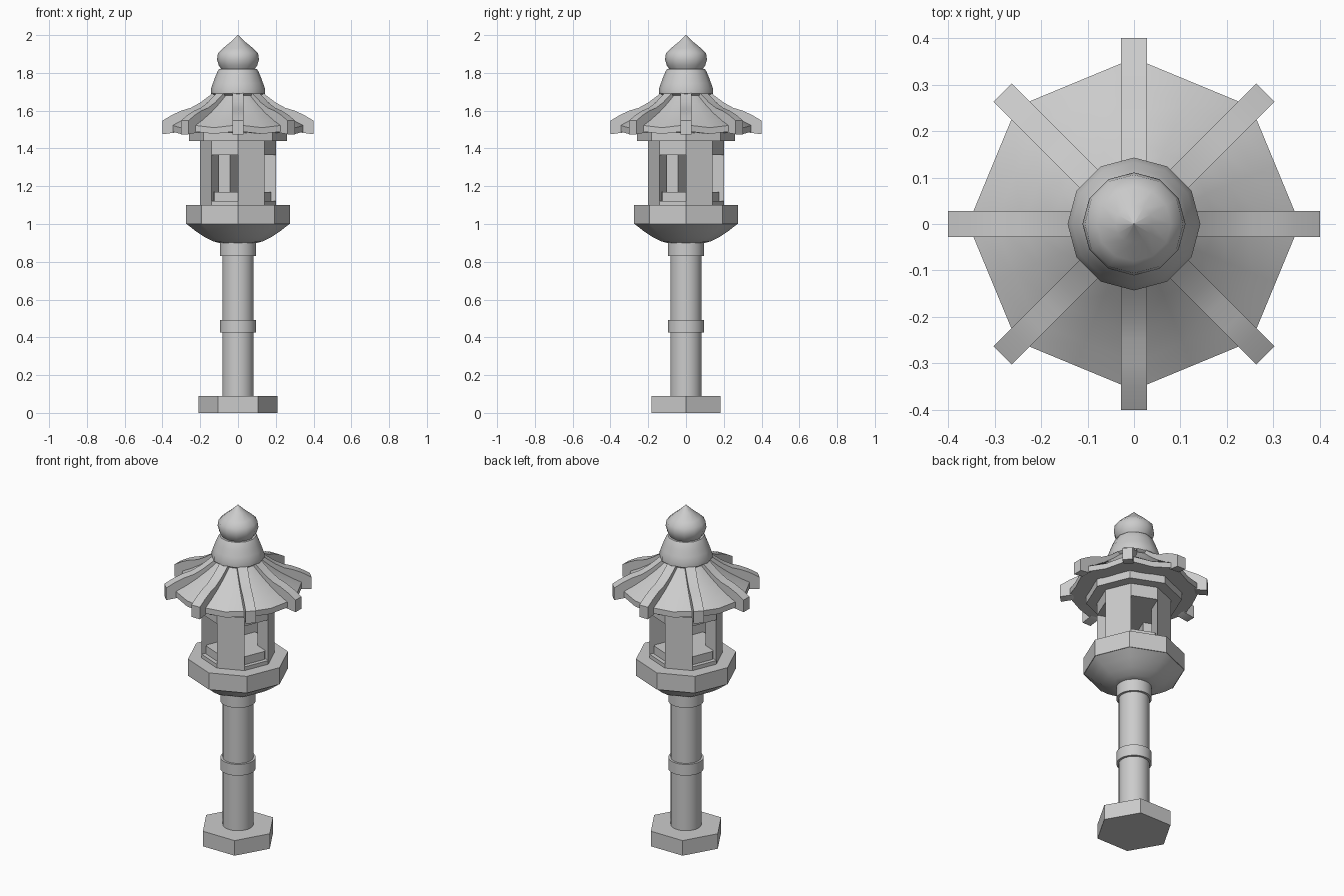
import bpy, bmesh, math
from math import cos, sin, pi

if "Cube" in bpy.data.objects:
    bpy.data.objects.remove(bpy.data.objects["Cube"])


def finish(name, bm, smooth=None):
    bmesh.ops.recalc_face_normals(bm, faces=bm.faces)
    me = bpy.data.meshes.new(name)
    bm.to_mesh(me)
    bm.free()
    ob = bpy.data.objects.new(name, me)
    bpy.context.collection.objects.link(ob)
    if smooth:
        bpy.ops.object.select_all(action='DESELECT')
        ob.select_set(True)
        bpy.context.view_layer.objects.active = ob
        bpy.ops.object.shade_smooth_by_angle(angle=math.radians(smooth))
    return ob


def skin(name, rings, smooth=None):
    """Join rings of equal point count into a closed solid."""
    bm = bmesh.new()
    vs = [[bm.verts.new(p) for p in ring] for ring in rings]
    n = len(vs[0])
    for a, b in zip(vs, vs[1:]):
        for i in range(n):
            j = (i + 1) % n
            bm.faces.new((a[i], a[j], b[j], b[i]))
    bm.faces.new(vs[0])
    bm.faces.new(vs[-1])
    return finish(name, bm, smooth)


def turned(name, profile, sides, smooth=None):
    rings = [[(r * cos(2 * pi * i / sides), r * sin(2 * pi * i / sides), z)
              for i in range(sides)] for r, z in profile]
    return skin(name, rings, smooth)


def slab(name, r, z0, z1, sides=8, smooth=None):
    return turned(name, [(r, z0), (r, z1)], sides, smooth)


# Foot and post with two collars
slab("foot", 0.21, 0, 0.09, 6)
slab("post", 0.083, 0.09, 0.85, 24, 40)
slab("middle_collar", 0.096, 0.425, 0.492, 24, 40)
slab("top_collar", 0.096, 0.83, 0.905, 24, 40)

# Bowl and platform
turned("bowl", [(0.1, 0.9), (0.13, 0.908), (0.175, 0.93), (0.225, 0.963), (0.272, 1.0)], 8, 50)
slab("platform", 0.275, 1.0, 1.1)

# Lantern room: stepped floor, four wedge pillars, lintel ring and cornice
slab("room_floor", 0.2, 1.1, 1.122)
slab("room_step", 0.175, 1.122, 1.17)
for k in range(4):
    a = k * pi / 2
    plan = [(0.2, a), (0.2, a + pi / 4), (0.108, a + pi / 8)]
    skin(f"pillar_{k}", [[(r * cos(t), r * sin(t), z) for r, t in plan] for z in (1.122, 1.365)])
slab("lintel", 0.2, 1.365, 1.44)
slab("cornice", 0.26, 1.44, 1.485)

# Roof: octagon whose eaves dip midway between the corners
roof_profile = [(0.22, 1.485, 0), (0.357, 1.492, 0.015), (0.357, 1.525, 0.015),
                (0.30, 1.555, 0.008), (0.24, 1.592, 0.003), (0.18, 1.637, 0), (0.12, 1.69, 0)]
rings = []
for r, z, dip in roof_profile:
    ring = []
    for i in range(16):
        t, mid = i * pi / 8, i % 2
        q = r * (cos(pi / 8) if mid else 1)
        ring.append((q * cos(t), q * sin(t), z - dip * mid))
    rings.append(ring)
skin("roof", rings, 35)

# Eight ribs running down the roof corners
rib = [(0.1, 1.725), (0.15, 1.68), (0.2, 1.643), (0.25, 1.615), (0.3, 1.6), (0.35, 1.577),
       (0.4, 1.547), (0.4, 1.475), (0.34, 1.483), (0.3, 1.51), (0.2, 1.6), (0.1, 1.68)]
for k in range(8):
    c, s = cos(k * pi / 4), sin(k * pi / 4)
    skin(f"roof_rib_{k}", [[(r * c - w * s, r * s + w * c, z) for r, z in rib]
                           for w in (-0.028, 0.028)], 30)

# Finial: bell and pointed bead
turned("finial_bell", [(0.13, 1.68), (0.143, 1.69), (0.143, 1.715), (0.133, 1.745), (0.12, 1.78),
                       (0.108, 1.808), (0.1, 1.82)], 12, 40)
turned("finial_bead", [(0.085, 1.815), (0.102, 1.84), (0.111, 1.87), (0.106, 1.905),
                       (0.08, 1.93), (0.04, 1.963), (0.001, 2.0)], 12, 40)
